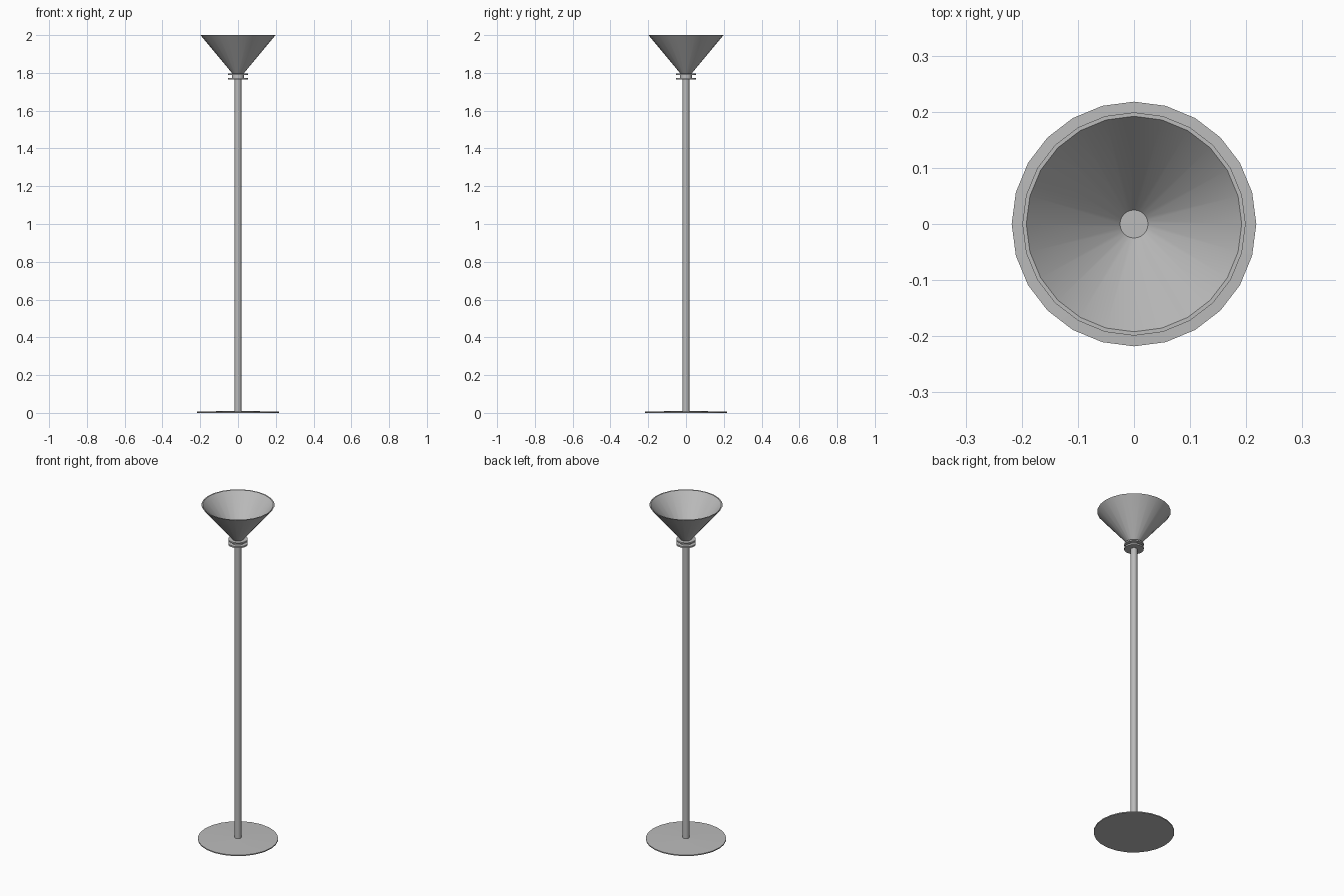
import bpy
import math

SIDES = 24

cube = bpy.data.objects.get("Cube")
if cube:
    bpy.data.objects.remove(cube)

grey = bpy.data.materials.new("satin grey")
grey.use_nodes = True
colour = (0.5, 0.5, 0.5, 1)
grey.diffuse_color = colour
grey.node_tree.nodes["Principled BSDF"].inputs["Base Color"].default_value = colour


def lathe(name, profile):
    """Spin a (radius, height) profile around z; end rings are capped."""
    verts = [(r * math.cos(math.tau * i / SIDES), r * math.sin(math.tau * i / SIDES), z)
             for r, z in profile for i in range(SIDES)]
    faces = [tuple(reversed(range(SIDES)))]
    for k in range(len(profile) - 1):
        a, b = k * SIDES, (k + 1) * SIDES
        for i in range(SIDES):
            j = (i + 1) % SIDES
            faces.append((a + i, a + j, b + j, b + i))
    faces.append(tuple(range(len(verts) - SIDES, len(verts))))
    mesh = bpy.data.meshes.new(name)
    mesh.from_pydata(verts, [], faces)
    mesh.materials.append(grey)
    obj = bpy.data.objects.new(name, mesh)
    bpy.context.collection.objects.link(obj)
    bpy.ops.object.select_all(action="DESELECT")
    obj.select_set(True)
    bpy.context.view_layer.objects.active = obj
    bpy.ops.object.shade_smooth_by_angle(angle=math.radians(30))
    return obj


# Floor plate, very slightly domed
lathe("base", [(0.218, 0), (0.218, 0.006), (0.03, 0.011)])

# Upright
lathe("pole", [(0.018, 0.008), (0.018, 1.768)])

# Collar: two thin discs on a narrow neck
lathe("lower_collar_disc", [(0.053, 1.765), (0.053, 1.774)])
lathe("collar_neck", [(0.032, 1.774), (0.032, 1.789)])
lathe("upper_collar_disc", [(0.053, 1.789), (0.053, 1.797)])

# Open conical shade with a thin wall and a flat floor inside
lathe("shade", [(0.03, 1.797), (0.199, 2.0), (0.192, 2.0), (0.025, 1.802)])
